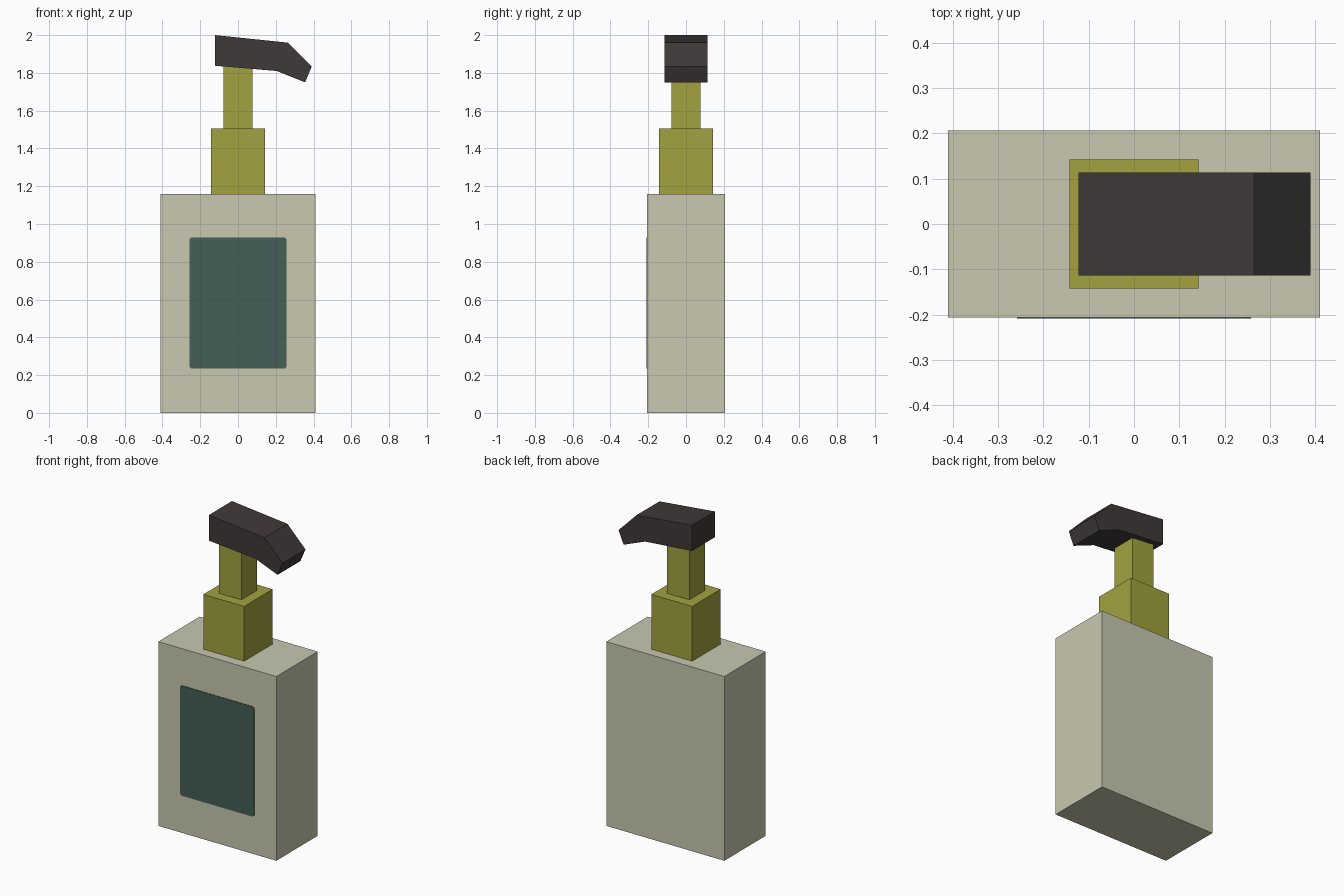
import bpy

if "Cube" in bpy.data.objects:
    bpy.data.objects.remove(bpy.data.objects["Cube"])


def material(name, colour):
    m = bpy.data.materials.new(name)
    m.diffuse_color = (*colour, 1)
    m.use_nodes = True
    m.node_tree.nodes["Principled BSDF"].inputs["Base Color"].default_value = m.diffuse_color
    return m


CREAM = material("pale cream", (0.578, 0.578, 0.434))
OLIVE = material("olive yellow", (0.361, 0.361, 0.051))
DARK = material("dark brown grey", (0.051, 0.041, 0.041))
TEAL = material("dark teal", (0.058, 0.112, 0.095))


def prism(name, profile, y0, y1, mat):
    """Extrude an x-z outline (counter-clockwise from the front) from y0 to y1."""
    n = len(profile)
    verts = [(x, y, z) for y in (y0, y1) for x, z in profile]
    faces = [tuple(range(n)), tuple(range(2 * n - 1, n - 1, -1))]
    faces += [(i, i + n, (i + 1) % n + n, (i + 1) % n) for i in range(n)]
    mesh = bpy.data.meshes.new(name)
    mesh.from_pydata(verts, [], faces)
    mesh.materials.append(mat)
    obj = bpy.data.objects.new(name, mesh)
    bpy.context.collection.objects.link(obj)
    return obj


def block(name, hx, hy, z0, z1, mat):
    return prism(name, [(-hx, z0), (hx, z0), (hx, z1), (-hx, z1)], -hy, hy, mat)


# Bottle, collar and pump stem
block("bottle", 0.411, 0.206, 0, 1.16, CREAM)
block("collar", 0.142, 0.142, 1.16, 1.505, OLIVE)
block("pump_stem", 0.078, 0.078, 1.505, 1.85, OLIVE)

# Pump head with its spout bent down
head = [(-0.122, 1.838), (0.205, 1.81), (0.355, 1.75),
        (0.39, 1.833), (0.265, 1.96), (-0.122, 2.0)]
prism("pump_head", head, -0.114, 0.114, DARK)

# Front label plate with clipped corners
w, lo, hi, c = 0.258, 0.235, 0.928, 0.01
label = [(-w + c, lo), (w - c, lo), (w, lo + c), (w, hi - c),
         (w - c, hi), (-w + c, hi), (-w, hi - c), (-w, lo + c)]
prism("front_label", label, -0.209, -0.205, TEAL)
